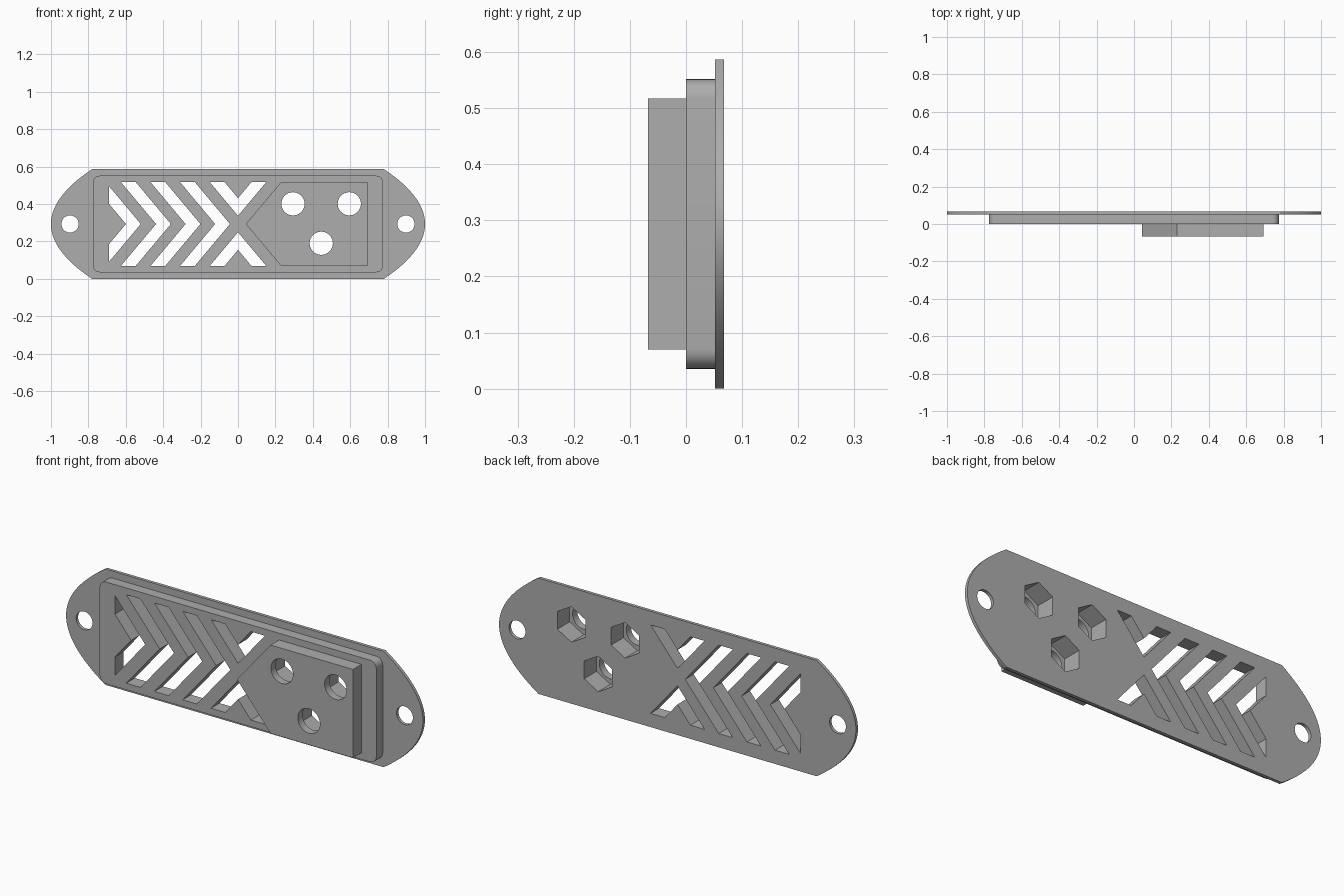
import bpy
import bmesh
from math import sin, cos, pi

if "Cube" in bpy.data.objects:
    bpy.data.objects.remove(bpy.data.objects["Cube"])

MID = 0.2935                    # centre height
PLATE_FRONT, BACK, BLOCK_FRONT = 0.052, 0.068, -0.068

grey = bpy.data.materials.new("grey plastic")
grey.use_nodes = True
colour = (0.42, 0.42, 0.42, 1)
grey.diffuse_color = colour
grey.node_tree.nodes["Principled BSDF"].inputs["Base Color"].default_value = colour


def prism(name, outline, y0, y1):
    """Extrude an (x, z) outline, with z measured from MID, from y0 to y1."""
    bm = bmesh.new()
    face = bm.faces.new([bm.verts.new((x, y0, z + MID)) for x, z in outline])
    moved = bmesh.ops.extrude_face_region(bm, geom=[face])["geom"]
    verts = [v for v in moved if isinstance(v, bmesh.types.BMVert)]
    bmesh.ops.translate(bm, verts=verts, vec=(0, y1 - y0, 0))
    bmesh.ops.recalc_face_normals(bm, faces=bm.faces)
    mesh = bpy.data.meshes.new(name)
    bm.to_mesh(mesh)
    bm.free()
    mesh.materials.append(grey)
    obj = bpy.data.objects.new(name, mesh)
    bpy.context.collection.objects.link(obj)
    return obj


def ring(x, z, radius, sides, start=0.0, sweep=2 * pi, closed=True):
    steps = sides if closed else sides - 1
    angles = [start + sweep * i / steps for i in range(sides)]
    return [(x + radius * cos(a), z + radius * sin(a)) for a in angles]


def combine(target, tool, operation):
    """Apply a boolean and discard its tool."""
    mod = target.modifiers.new(operation.lower(), 'BOOLEAN')
    mod.operation, mod.solver, mod.object = operation, 'EXACT', tool
    bpy.context.view_layer.objects.active = target
    bpy.ops.object.modifier_apply(modifier=mod.name)
    bpy.data.objects.remove(tool)


# Mounting plate with bowed ends
bow = [(1 - 0.22 * abs(t) ** 2, MID * t) for t in [i / 16 - 1 for i in range(33)]]
cover = prism("cover_plate", bow + [(-x, -z) for x, z in bow], PLATE_FRONT, BACK)

# Raised body with rounded corners
r, w, h = 0.035, 0.775, 0.258
corners = [(w - r, h - r), (r - w, h - r), (r - w, r - h), (w - r, r - h)]
body = []
for i, (x, z) in enumerate(corners):
    body += ring(x, z, r, 8, i * pi / 2, pi / 2, False)
combine(cover, prism("body", body, 0, 0.06), 'UNION')

# Pointed block for the fasteners
H = 0.224
block = [(0.042, 0), (0.23, -H), (0.692, -H), (0.692, H), (0.23, H)]
combine(cover, prism("fastener_block", block, BLOCK_FRONT, 0.03), 'UNION')


def cut(outline, y0=-0.2, y1=0.2):
    combine(cover, prism("cutter", outline, y0, y1), 'DIFFERENCE')


# Chevron vents: the first is clipped square at its left end
BAND, RUN, STEP = 0.079, 0.188, 0.158
left, tip = -0.69, -0.599
slope = H / RUN
inner = (tip - left) * slope
outer = (tip + BAND - left) * slope
cut([(left, inner), (tip, 0), (left, -inner),
     (left, -outer), (tip + BAND, 0), (left, outer)])
for i in range(3):
    x = -0.626 + STEP * i
    cut([(x, H), (x + RUN, 0), (x, -H), (x + BAND, -H),
         (x + RUN + BAND, 0), (x + BAND, H)])

# Opposed V vents beside the block point
outer_x, inner_x = 0.151, 0.072
for s in (1, -1):
    cut([(-outer_x, s * H), (-inner_x, s * H), (0, s * (H - inner_x * slope)),
         (inner_x, s * H), (outer_x, s * H), (0, s * (H - outer_x * slope))])

# Fastener holes with hexagonal pockets behind
for x, z in [(0.294, 0.108), (0.595, 0.108), (0.445, -0.103)]:
    cut(ring(x, z, 0.062, 40))
    cut(ring(x, z, 0.09, 6, pi / 2), -0.03, 0.2)

# Mounting holes at both ends
for x in (-0.898, 0.898):
    cut(ring(x, 0, 0.046, 40))

# Smooth curved walls, keeping the machined edges sharp
bpy.ops.object.select_all(action='DESELECT')
cover.select_set(True)
bpy.context.view_layer.objects.active = cover
bpy.ops.object.shade_smooth_by_angle(angle=pi / 6)
